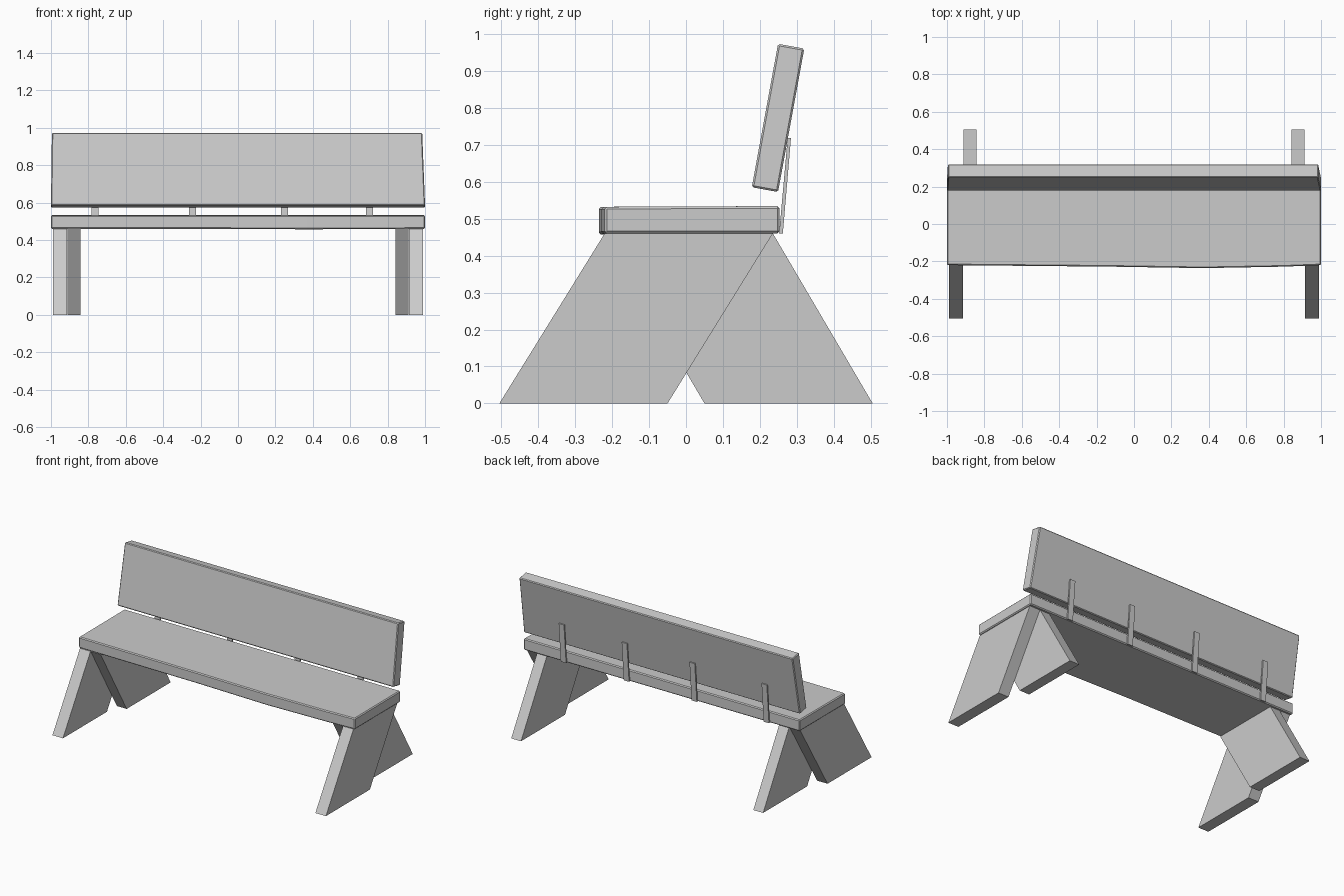
import bpy, bmesh

if "Cube" in bpy.data.objects:
    bpy.data.objects.remove(bpy.data.objects["Cube"])


def prism(name, sections, bevel=0.0):
    """Loft a closed solid through (x, yz-profile) sections."""
    bm = bmesh.new()
    rings = [[bm.verts.new((p[2] if len(p) > 2 else x, p[0], p[1])) for p in prof]
             for x, prof in sections]
    n = len(rings[0])
    for a, b in zip(rings, rings[1:]):
        for i in range(n):
            j = (i + 1) % n
            bm.faces.new((a[i], a[j], b[j], b[i]))
    bm.faces.new(rings[0])
    bm.faces.new(rings[-1])
    bmesh.ops.recalc_face_normals(bm, faces=bm.faces)
    mesh = bpy.data.meshes.new(name)
    bm.to_mesh(mesh)
    bm.free()
    obj = bpy.data.objects.new(name, mesh)
    bpy.context.collection.objects.link(obj)
    if bevel:
        mod = obj.modifiers.new("worn_edges", 'BEVEL')
        mod.width = bevel
        mod.segments = 1
        mod.limit_method = 'ANGLE'
    return obj


# Seat plank with a gently bowed front edge
bow = [(-1, -0.22, 0.46), (-0.13, -0.228, 0.46), (0.37, -0.236, 0.457),
       (0.8, -0.228, 0.459), (1, -0.22, 0.46)]
prism("seat", [(x, [(y, z), (0.253, 0.46), (0.253, 0.534), (y, 0.532)])
               for x, y, z in bow], 0.006)

# Tilted backrest plank, right end cut slightly askew (third value is x)
prism("backrest", [
    (-1, [(0.178, 0.585), (0.249, 0.572), (0.32, 0.96, -0.995), (0.249, 0.973, -0.995)]),
    (1, [(0.178, 0.585), (0.249, 0.572), (0.32, 0.96, 0.985), (0.249, 0.973, 0.985)]),
], 0.005)

# Crossed slanted legs: front pair outside, back pair inside
front = [(-0.505, 0), (-0.05, 0), (0.235, 0.46), (-0.22, 0.46)]
back = [(-y, z) for y, z in front]
back[2:] = [(-0.22, 0.46), (0.235, 0.46)]
for side, s in (("left", -1), ("right", 1)):
    prism("front_leg_" + side, [(s * 0.914, front), (s * 0.99, front)])
    prism("back_leg_" + side, [(s * 0.841, back), (s * 0.912, back)])

# Metal straps joining seat and backrest
strap = [(0.252, 0.46), (0.262, 0.46), (0.284, 0.718), (0.275, 0.718)]
for i, x in enumerate((-0.765, -0.243, 0.248, 0.704)):
    prism(f"back_strap_{i + 1}", [(x - 0.019, strap), (x + 0.019, strap)])
